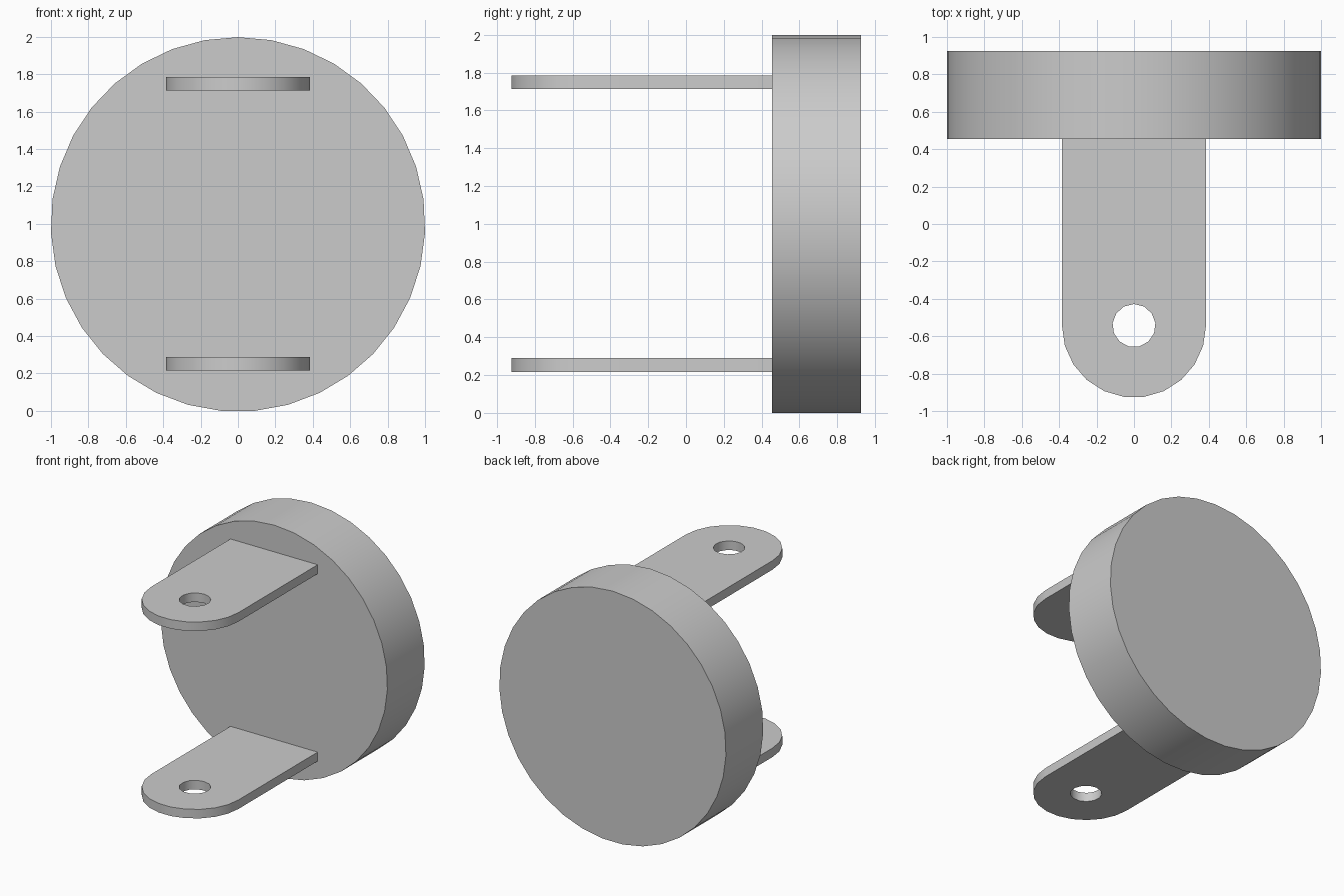
import bpy, bmesh
from math import sin, cos, pi, radians
from mathutils import Vector

if "Cube" in bpy.data.objects:
    bpy.data.objects.remove(bpy.data.objects["Cube"])


def prism(name, loops, depth):
    """Fill closed outlines (inner ones become holes) and extrude them."""
    bm = bmesh.new()
    for loop in loops:
        vs = [bm.verts.new(p) for p in loop]
        for a, b in zip(vs, vs[1:] + vs[:1]):
            bm.edges.new((a, b))
    if len(loops) == 1:
        bm.faces.new(bm.verts)
    else:
        bmesh.ops.triangle_fill(bm, edges=bm.edges[:], use_beauty=True)
    ext = bmesh.ops.extrude_face_region(bm, geom=bm.faces[:])
    moved = [g for g in ext["geom"] if isinstance(g, bmesh.types.BMVert)]
    bmesh.ops.translate(bm, verts=moved, vec=Vector(depth))
    bmesh.ops.recalc_face_normals(bm, faces=bm.faces[:])
    mesh = bpy.data.meshes.new(name)
    bm.to_mesh(mesh)
    bm.free()
    obj = bpy.data.objects.new(name, mesh)
    bpy.context.collection.objects.link(obj)
    bpy.ops.object.select_all(action='DESELECT')
    obj.select_set(True)
    bpy.context.view_layer.objects.active = obj
    bpy.ops.object.shade_smooth_by_angle(angle=radians(30))
    return obj


# Round base disc, standing upright behind the lugs (one vertex at the top)
SIDES, R, FACE_Y, BACK_Y = 35, 1.001, 0.455, 0.925
CZ = R * cos(pi / SIDES)
disc = [(R * sin(2 * pi * i / SIDES), FACE_Y, CZ + R * cos(2 * pi * i / SIDES))
        for i in range(SIDES)]
prism("base_disc", [disc], (0, BACK_Y - FACE_Y, 0))

# Pair of flat lugs with rounded ends and a pin hole
HALF_W, PIN_Y, HOLE_R, THICK = 0.385, -0.543, 0.115, 0.072
for name, z in (("lower_lug", 0.217), ("upper_lug", 1.712)):
    outline = [(HALF_W, FACE_Y + 0.005, z), (-HALF_W, FACE_Y + 0.005, z)]
    outline += [(-HALF_W * cos(pi * i / 11), PIN_Y - HALF_W * sin(pi * i / 11), z)
                for i in range(12)]
    hole = [(HOLE_R * sin(2 * pi * i / 13), PIN_Y + HOLE_R * cos(2 * pi * i / 13), z)
            for i in range(13)]
    prism(name, [outline, hole], (0, 0, THICK))
